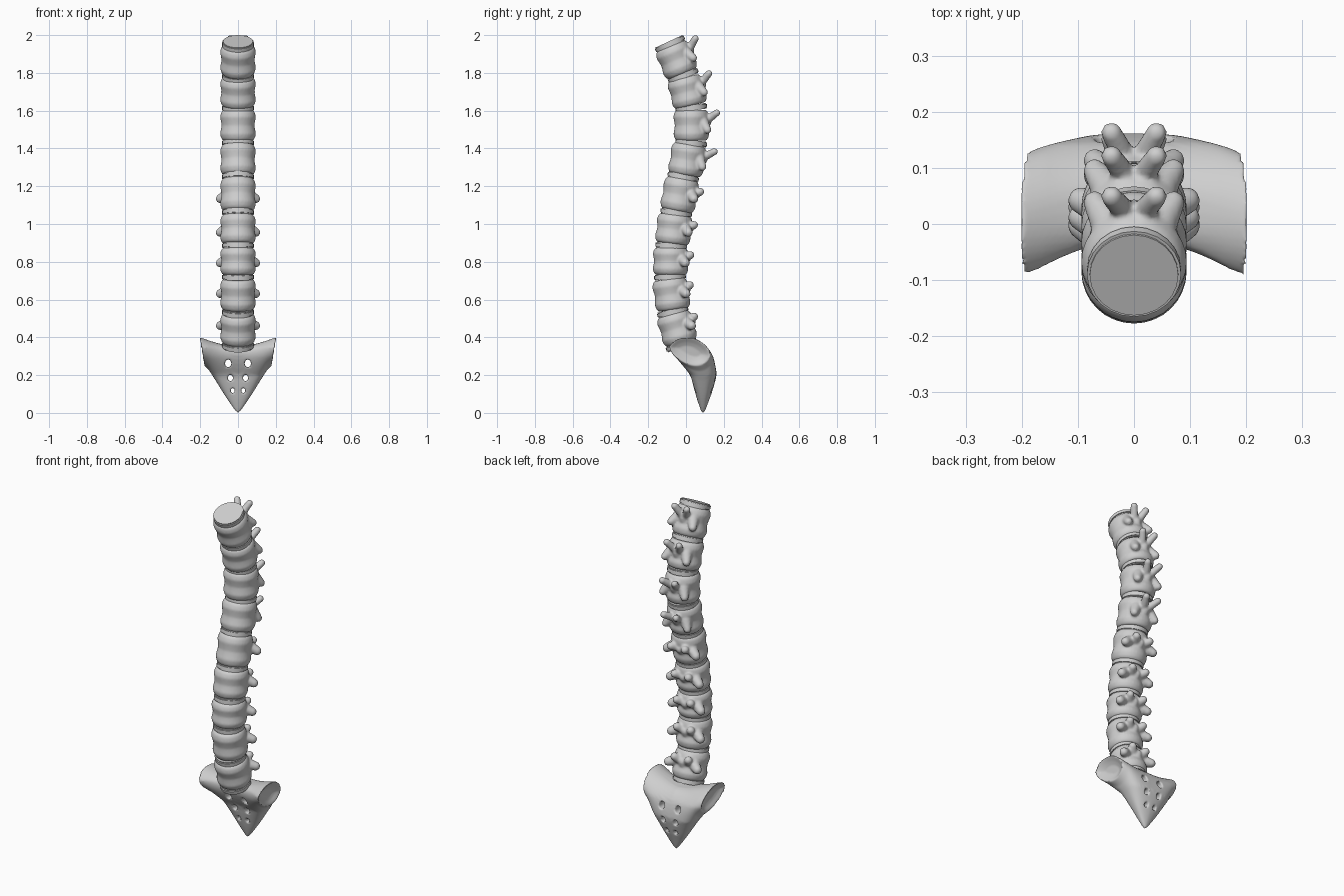
import bpy, bmesh, math
from mathutils import Vector, Matrix

if "Cube" in bpy.data.objects:
    bpy.data.objects.remove(bpy.data.objects["Cube"], do_unlink=True)

bone = bpy.data.materials.new("bone_grey")
bone.use_nodes = True
bone.diffuse_color = (0.62, 0.62, 0.62, 1)
bone.node_tree.nodes["Principled BSDF"].inputs["Base Color"].default_value = bone.diffuse_color


def make_object(name, bm):
    bmesh.ops.recalc_face_normals(bm, faces=bm.faces)
    mesh = bpy.data.meshes.new(name)
    bm.to_mesh(mesh)
    bm.free()
    mesh.materials.append(bone)
    ob = bpy.data.objects.new(name, mesh)
    bpy.context.collection.objects.link(ob)
    return ob


def shade(ob, degrees=40):
    bpy.ops.object.select_all(action='DESELECT')
    ob.select_set(True)
    bpy.context.view_layer.objects.active = ob
    bpy.ops.object.shade_smooth_by_angle(angle=math.radians(degrees))


def soften(ob, voxel, rounds):
    """Fuse overlapping lumps into one smooth surface."""
    remesh = ob.modifiers.new("fuse", 'REMESH')
    remesh.mode = 'VOXEL'
    remesh.voxel_size = voxel
    remesh.use_smooth_shade = True
    smooth = ob.modifiers.new("soften", 'SMOOTH')
    smooth.factor = 0.5
    smooth.iterations = rounds


def loft(bm, rings):
    """Skin a list of closed rings and return the two cap faces."""
    rows = [[bm.verts.new(p) for p in ring] for ring in rings]
    n = len(rows[0])
    for a, b in zip(rows, rows[1:]):
        for i in range(n):
            bm.faces.new((a[i], a[(i + 1) % n], b[(i + 1) % n], b[i]))
    return [bm.faces.new(rows[0]), bm.faces.new(rows[-1])]


def limb(bm, p, q, r0, r1):
    """Rounded tapering stub from p to q."""
    p, q = Vector(p), Vector(q)
    for k in range(7):
        t = k / 6
        bmesh.ops.create_icosphere(bm, subdivisions=3, radius=r0 + (r1 - r0) * t,
                                   matrix=Matrix.Translation(p.lerp(q, t)))


def lerp_table(table, v):
    """Piecewise linear lookup in rising (key, value) pairs."""
    for (a, fa), (b, fb) in zip(table, table[1:]):
        if v <= b:
            return fa + (fb - fa) * max(0, (v - a) / (b - a))
    return table[-1][1]


# Disc stations along the column: y, z, tilt in degrees (top to bottom)
stations = [(-0.085, 1.953, 25), (-0.015, 1.785, 21), (0.028, 1.615, 8), (0.028, 1.43, -7),
            (-0.015, 1.25, -11), (-0.052, 1.06, -9), (-0.078, 0.885, -4), (-0.085, 0.72, 3),
            (-0.07, 0.535, 14), (-0.025, 0.36, 19)]


def place(ob, y, z, tilt):
    ob.location = (0, y, z)
    ob.rotation_euler = (math.radians(tilt), 0, 0)


# Intervertebral discs
for i, (y, z, tilt) in enumerate(stations):
    bm = bmesh.new()
    bmesh.ops.create_cone(bm, cap_ends=True, segments=24, radius1=0.084, radius2=0.084, depth=0.03)
    rims = [e for e in bm.edges if abs(e.verts[0].co.z - e.verts[1].co.z) < 0.001]
    bmesh.ops.bevel(bm, geom=rims, offset=0.005, segments=2, affect='EDGES')
    disc = make_object(f"disc_{i + 1}", bm)
    place(disc, y, z, tilt)
    shade(disc)

# Vertebrae: pinched drum, transverse stubs, forked rear process
drum = [(-0.5, 0.079), (-0.42, 0.089), (-0.28, 0.095), (-0.12, 0.09), (0, 0.087),
        (0.12, 0.09), (0.28, 0.095), (0.42, 0.089), (0.5, 0.079)]
for i, (top, low) in enumerate(zip(stations, stations[1:])):
    y, z, tilt = [(a + b) / 2 for a, b in zip(top, low)]
    height = math.dist(top[:2], low[:2]) - 0.022
    bm = bmesh.new()
    loft(bm, [[(r * math.cos(a), r * math.sin(a), t * height)
               for a in (math.tau * k / 32 for k in range(32))] for t, r in drum])
    upper = i < 4
    for s in (-1, 1):
        if upper:
            limb(bm, (s * 0.045, 0.06, 0.015), (s * 0.07, 0.085, -0.025), 0.032, 0.021)
            limb(bm, (s * 0.008, 0.075, 0.02), (s * 0.04, 0.135, 0.065), 0.023, 0.019)
        else:
            limb(bm, (s * 0.05, 0.055, 0.015), (s * 0.094, 0.078, -0.008), 0.032, 0.024)
            limb(bm, (s * 0.02, 0.065, 0.015), (s * 0.045, 0.104, 0.034), 0.028, 0.022)
    limb(bm, (0, 0.055, 0), (0, 0.085, 0.015), 0.04, 0.022)
    vertebra = make_object(f"vertebra_{i + 1}", bm)
    place(vertebra, y, z, tilt)
    soften(vertebra, 0.0065, 4)

# Sacrum: sections swept across x, from dished wing to wing
front = [(0, 0.075), (0.07, 0.055), (0.2, 0.025), (0.3, -0.045), (0.35, -0.075), (0.4, -0.075)]
back = [(0, 0.105), (0.1, 0.137), (0.2, 0.163), (0.3, 0.155), (0.36, 0.135), (0.4, 0.125)]
bottom = [(0, 0.0), (0.015, 0.012), (0.065, 0.085), (0.12, 0.17), (0.16, 0.225), (0.195, 0.25)]
rings = []
for j in range(-16, 17):
    x = 0.195 * j / 16
    s = abs(j) / 16
    z_low = lerp_table(bottom, abs(x))
    z_top = 0.355 + 0.047 * s ** 2
    ring = []
    for k in range(40):
        a = math.tau * k / 40
        z = z_low + (z_top - z_low) * (1 - math.cos(a)) / 2
        yf, yb = lerp_table(front, z), lerp_table(back, z)
        w = abs(math.sin(a)) ** (0.5 + 0.5 * s) * math.copysign(1, math.sin(a))
        mid = (yf + yb) / 2 - 0.022 * s ** 2
        # Wing ends lean outward at the top
        ring.append((x * (1 + 0.9 * s ** 4 * (z - 0.34)), mid + w * (yb - yf) / 2, z))
    rings.append(ring)
bm = bmesh.new()
for cap in loft(bm, rings):
    side = math.copysign(1, cap.calc_center_median().x)
    for width, depth in ((0.008, 0.004), (0.02, 0.012), (0.02, 0.008)):
        bmesh.ops.recalc_face_normals(bm, faces=bm.faces)
        bmesh.ops.inset_region(bm, faces=[cap], thickness=width, use_even_offset=False)
        for v in cap.verts:
            v.co.x -= side * depth
sacrum = make_object("sacrum", bm)

# Paired openings through the sacrum
bm = bmesh.new()
for x, z, r in ((0.052, 0.262, 0.017), (0.04, 0.185, 0.014), (0.028, 0.118, 0.011)):
    for s in (-1, 1):
        m = Matrix.Translation((s * x, 0.08, z)) @ Matrix.Rotation(math.pi / 2, 4, 'X')
        bmesh.ops.create_cone(bm, cap_ends=True, segments=16, radius1=r, radius2=r, depth=0.4,
                              matrix=m @ Matrix.Diagonal((1, 1.25, 1, 1)))
cutter = make_object("opening_cutter", bm)
cutter.hide_render = True
cutter.hide_set(True)
cutter.display_type = 'WIRE'
cut = sacrum.modifiers.new("openings", 'BOOLEAN')
cut.operation = 'DIFFERENCE'
cut.object = cutter
cut.solver = 'EXACT'
soften(sacrum, 0.005, 4)
